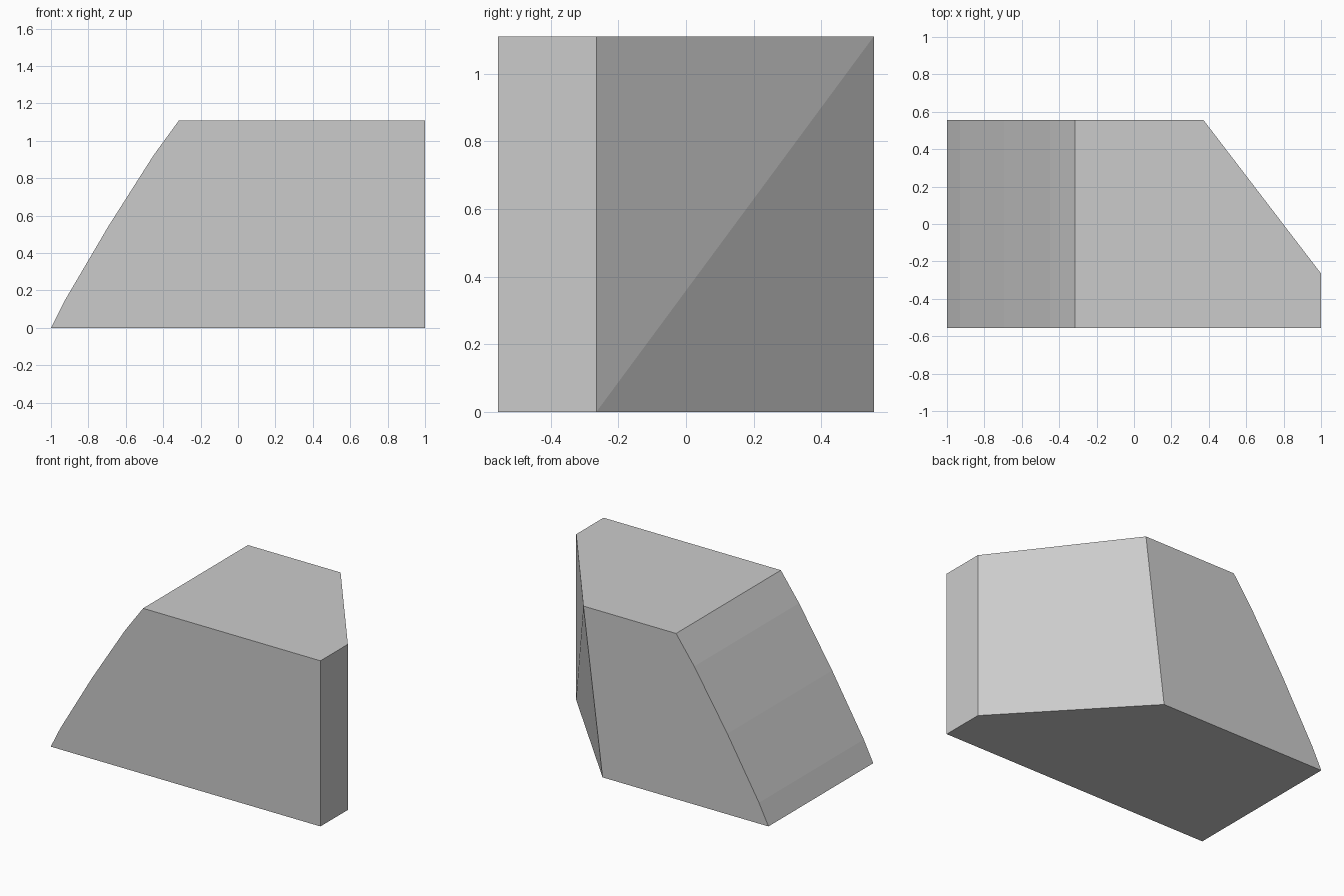
import bpy
import bmesh

if "Cube" in bpy.data.objects:
    bpy.data.objects.remove(bpy.data.objects["Cube"])

grey = bpy.data.materials.new("light_grey")
grey.use_nodes = True
colour = (0.6, 0.6, 0.6, 1)
grey.diffuse_color = colour
grey.node_tree.nodes["Principled BSDF"].inputs["Base Color"].default_value = colour

HALF_DEPTH, HEIGHT = 0.555, 1.11
CORNER_Y = -0.265

# Side profile of the bowed slope, from the ground up
slope = [(-1, 0), (-0.93, 0.14), (-0.695, 0.54), (-0.45, 0.925), (-0.315, HEIGHT)]

bm = bmesh.new()
front = [bm.verts.new((x, -HALF_DEPTH, z)) for x, z in slope]
back = [bm.verts.new((x, HALF_DEPTH, z)) for x, z in slope]


def column(x_low, x_high, y):
    """Bottom and top vertex of an upright corner."""
    return bm.verts.new((x_low, y, 0)), bm.verts.new((x_high, y, HEIGHT))


front_low, front_top = column(1, 1, -HALF_DEPTH)
side_low, side_top = column(1, 1, CORNER_Y)
back_low, back_top = column(0.23, 0.372, HALF_DEPTH)

# Faceted slope
for i in range(len(slope) - 1):
    bm.faces.new((front[i], front[i + 1], back[i + 1], back[i]))

# Front, back, top, bottom and the narrow upright side
bm.faces.new(front + [front_top, front_low])
bm.faces.new(back + [back_top, back_low])
bm.faces.new((front[-1], front_top, side_top, back_top, back[-1]))
bm.faces.new((front[0], front_low, side_low, back_low, back[0]))
bm.faces.new((front_low, side_low, side_top, front_top))

# Cut corner, folded along its diagonal
bm.faces.new((side_low, back_top, side_top))
bm.faces.new((side_low, back_low, back_top))
bmesh.ops.recalc_face_normals(bm, faces=bm.faces)

mesh = bpy.data.meshes.new("wedge_block")
bm.to_mesh(mesh)
bm.free()
mesh.materials.append(grey)
block = bpy.data.objects.new("wedge_block", mesh)
bpy.context.collection.objects.link(block)
